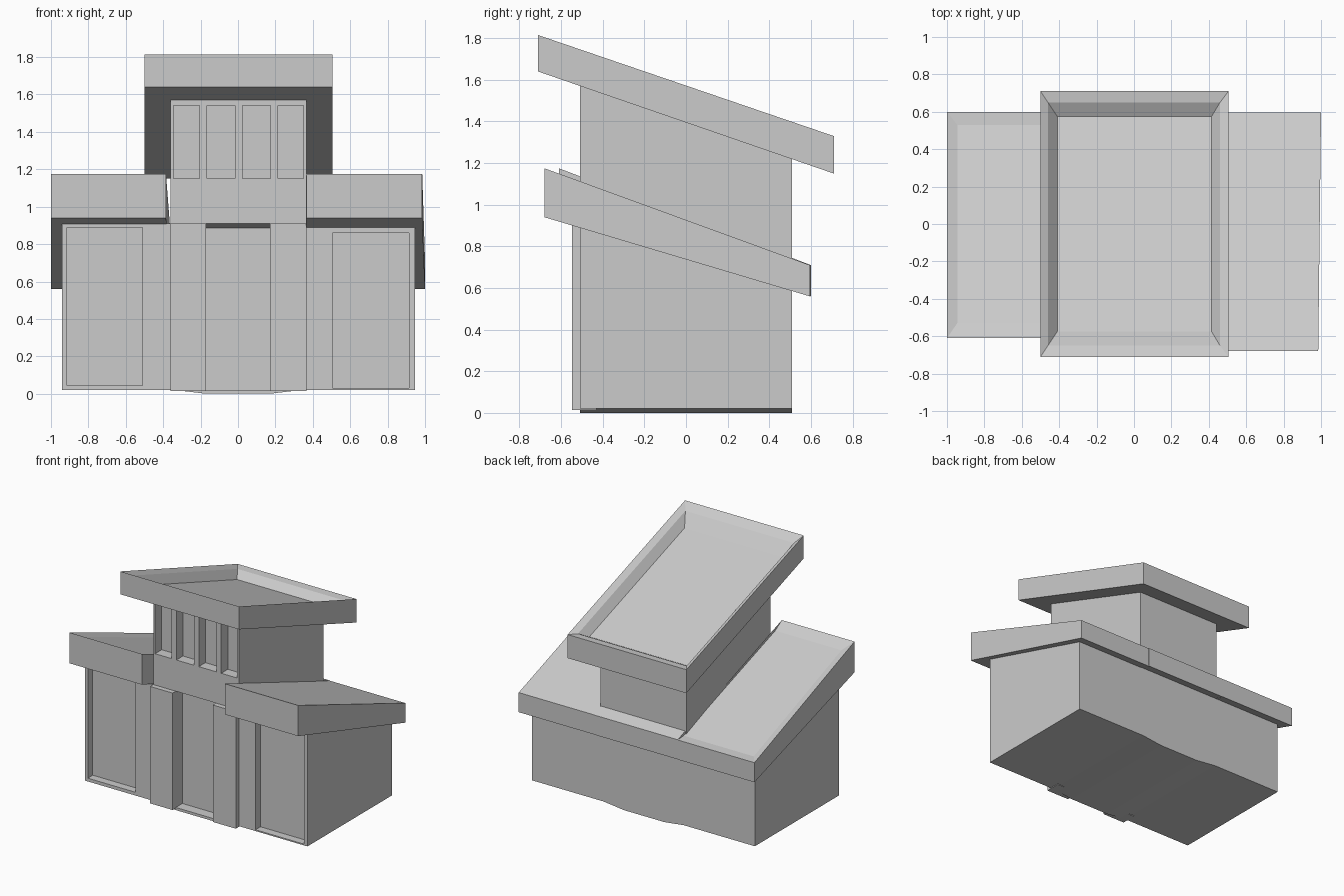
import bpy, bmesh

if "Cube" in bpy.data.objects:
    bpy.data.objects.remove(bpy.data.objects["Cube"])


def loft(name, rings):
    """Solid skinned through rings of points, capped at both ends."""
    bm = bmesh.new()
    loops = [[bm.verts.new(p) for p in r] for r in rings]
    n = len(rings[0])
    for a, b in zip(loops, loops[1:]):
        for i in range(n):
            j = (i + 1) % n
            bm.faces.new((a[i], a[j], b[j], b[i]))
    bm.faces.new(loops[0][::-1])
    bm.faces.new(loops[-1])
    bmesh.ops.recalc_face_normals(bm, faces=bm.faces)
    me = bpy.data.meshes.new(name)
    bm.to_mesh(me)
    bm.free()
    ob = bpy.data.objects.new(name, me)
    bpy.context.collection.objects.link(ob)
    return ob


def box(name, x0, x1, y0, y1, z0, z1):
    return loft(name, [[(x0, y0, z), (x1, y0, z), (x1, y1, z), (x0, y1, z)] for z in (z0, z1)])


def side_profile(name, x0, x1, pts):
    return loft(name, [[(x, y, z) for y, z in pts] for x in (x0, x1)])


def cut(target, *dims):
    """Cut a recess shaped like a box out of the target."""
    cutter = box("cutter", *dims)
    cutter.hide_render = True
    m = target.modifiers.new("recess", 'BOOLEAN')
    m.operation = 'DIFFERENCE'
    m.solver = 'EXACT'
    m.object = cutter
    bpy.context.view_layer.objects.active = target
    bpy.ops.object.modifier_apply(modifier=m.name)
    bpy.data.objects.remove(cutter)


def line(y0, z0, y1, z1):
    return lambda y: z0 + (z1 - z0) * (y - y0) / (y1 - y0)


def roof(name, outline, bottom, top, rims=()):
    """Sloping slab; rims are (outline, dip) rings that sink the top face."""
    rings = [[(x, y, bottom(y)) for x, y in outline]]
    for ol, dip in [(outline, 0)] + list(rims):
        rings.append([(x, y, top(y) - dip) for x, y in ol])
    return loft(name, rings)


def rect(x0, x1, y0, y1):
    return [(x0, y0), (x1, y0), (x1, y1), (x0, y1)]


# Main body with two panel recesses and the entrance recess
body = side_profile("main_body", -0.94, 0.945,
                    [(-0.51, 0.02), (0.51, 0.02), (0.51, 0.6), (-0.51, 0.91)])
cut(body, -0.915, -0.51, -0.7, -0.45, 0.045, 0.89)
cut(body, 0.505, 0.915, -0.7, -0.45, 0.03, 0.86)
cut(body, -0.17, 0.17, -0.7, -0.43, 0.02, 1.0)

# Shallow bulge under the middle of the floor
loft("floor_base", [[(-0.34, y, 0.02), (-0.17, y, 0), (0.17, y, 0), (0.34, y, 0.02)]
                    for y in (-0.51, 0.51)])

# Entrance columns
for side, x0, x1 in (("left", -0.36, -0.17), ("right", 0.17, 0.365)):
    box(side + "_column", x0, x1, -0.548, -0.43, 0.015, 0.91)

# Tower with four window recesses
tower = side_profile("tower", -0.36, 0.365,
                     [(-0.51, 0.91), (0.51, 0.6), (0.51, 1.23), (-0.51, 1.58)])
for x0, x1 in ((-0.345, -0.205), (-0.165, -0.015), (0.025, 0.175), (0.215, 0.35)):
    cut(tower, x0, x1, -0.7, -0.43, 1.15, 1.54)

# Upper roof with sunken top
roof("upper_roof", rect(-0.5, 0.505, -0.71, 0.71),
     line(-0.71, 1.64, 0.71, 1.15), line(-0.71, 1.815, 0.71, 1.33),
     [(rect(-0.46, 0.46, -0.65, 0.65), 0.025),
      (rect(-0.41, 0.415, -0.575, 0.575), 0.09)])

# Lower roofs on both sides of the tower
roof("left_roof", [(-1, -0.61), (-0.385, -0.61), (-0.35, 0.6), (-1, 0.6)],
     line(-0.61, 0.94, 0.6, 0.56), line(-0.61, 1.175, 0.6, 0.71),
     [([(-0.945, -0.53), (-0.385, -0.53), (-0.35, 0.53), (-0.945, 0.53)], 0.02)])
roof("right_roof", [(0.365, -0.68), (0.985, -0.68), (1, 0.595), (0.36, 0.595)],
     line(-0.68, 0.94, 0.595, 0.56), line(-0.68, 1.175, 0.595, 0.71))

# Strip of lower roof behind the tower
roof("rear_roof", rect(-0.35, 0.36, 0.5, 0.598),
     line(-0.61, 0.94, 0.6, 0.56), line(-0.61, 1.175, 0.6, 0.71))
